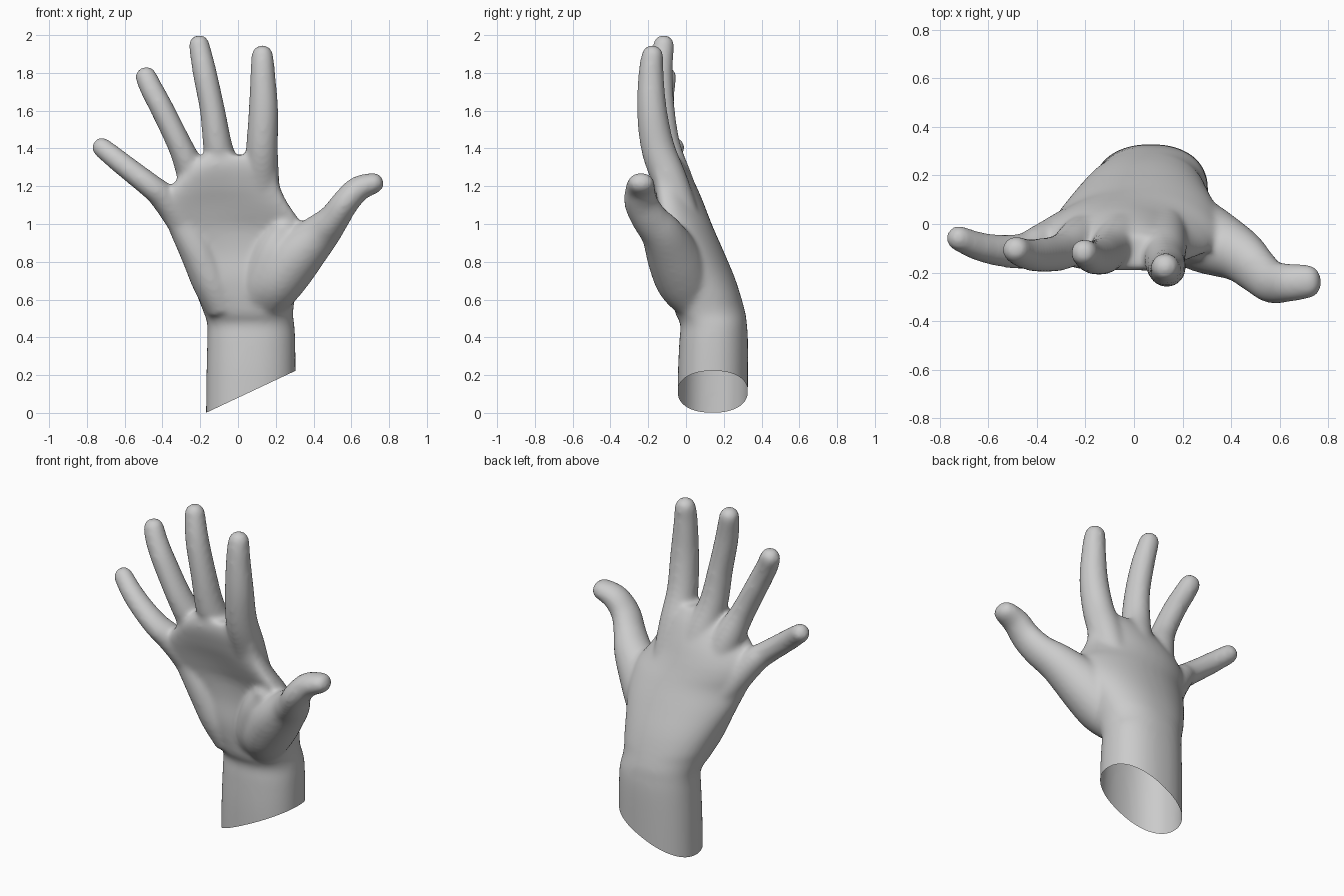
import bpy, bmesh
from math import sin, cos, pi
from mathutils import Vector

bm = bmesh.new()


def spline(pts, steps=5):
    """Catmull-Rom interpolation of tuples of any length."""
    out = []
    n = len(pts)
    for i in range(n - 1):
        a, b, c, d = pts[max(i - 1, 0)], pts[i], pts[i + 1], pts[min(i + 2, n - 1)]
        for k in range(steps):
            t = k / steps
            out.append(tuple(0.5 * (2 * q + (r - p) * t + (2 * p - 5 * q + 4 * r - s) * t * t
                                    + (3 * q - p - 3 * r + s) * t ** 3)
                             for p, q, r, s in zip(a, b, c, d)))
    out.append(tuple(pts[-1]))
    return out


def skin(rings):
    """Bridge rings of points into a closed tube."""
    vs = [[bm.verts.new(p) for p in ring] for ring in rings]
    n = len(vs[0])
    for lo, hi in zip(vs, vs[1:]):
        for i in range(n):
            j = (i + 1) % n
            bm.faces.new((lo[i], lo[j], hi[j], hi[i]))
    bm.faces.new(vs[0][::-1])
    bm.faces.new(vs[-1])


def power(v, e):
    return (1 if v >= 0 else -1) * abs(v) ** e


def limb(pts, sides=20, grow=0.006):
    """Tube through (x, y, z, half width, half depth) with a blunt rounded tip."""
    path = spline(pts)
    rings = []
    for i, (x, y, z, w, d) in enumerate(path):
        c = Vector((x, y, z))
        tan = (Vector(path[min(i + 1, len(path) - 1)][:3])
               - Vector(path[max(i - 1, 0)][:3])).normalized()
        side = tan.cross(Vector((0, 1, 0))).normalized()
        up = side.cross(tan)
        caps = [0] if i < len(path) - 1 else [0, 0.35, 0.7, 1.05, 1.35]
        for a in caps:
            r = power(cos(a), 0.85)
            rings.append([c + tan * (w + grow) * sin(a)
                          + side * (w + grow) * r * cos(2 * pi * k / sides)
                          + up * (d + grow) * r * sin(2 * pi * k / sides)
                          for k in range(sides)])
    skin(rings)


# Wrist and palm: z, left x, right x, palm y, back y, arch of the knuckles
sections = [
    (-0.10, -0.17, 0.305, -0.045, 0.325, 0.0),
    (0.20, -0.167, 0.305, -0.043, 0.328, 0.0),
    (0.38, -0.163, 0.303, -0.035, 0.328, 0.0),
    (0.47, -0.163, 0.298, -0.03, 0.322, 0.0),
    (0.54, -0.185, 0.292, -0.06, 0.312, 0.01),
    (0.70, -0.25, 0.32, -0.082, 0.264, 0.03),
    (0.85, -0.315, 0.355, -0.075, 0.202, 0.06),
    (0.97, -0.365, 0.355, -0.085, 0.149, 0.088),
    (1.05, -0.405, 0.305, -0.11, 0.117, 0.088),
    (1.12, -0.405, 0.258, -0.135, 0.09, 0.078),
    (1.20, -0.355, 0.222, -0.165, 0.055, 0.055),
    (1.30, -0.26, 0.205, -0.19, 0.0, 0.04),
    (1.365, -0.19, 0.17, -0.185, -0.05, 0.02),
]
rings = []
for z, x0, x1, yf, yb, arch in spline(sections, 4):
    ring = []
    e = 2 / (2.25 if z < 0.6 else 2.4)
    for k in range(48):
        t = 2 * pi * k / 48
        u, v = power(cos(t), e), power(sin(t), e)
        ring.append(((x0 + x1) / 2 + (x1 - x0) / 2 * u,
                     (yf + yb) / 2 + (yb - yf) / 2 * v - arch * u * u, z))
    rings.append(ring)
skin(rings)

# Index finger
limb([(.13, .01, .95, .08, .085), (.125, -.082, 1.22, .087, .088), (.127, -.148, 1.4, .079, .084),
      (.135, -.18, 1.6, .073, .074), (.131, -.185, 1.8, .060, .061), (.129, -.178, 1.888, .053, .053)])
# Middle finger
limb([(0, .04, .95, .08, .085), (-.06, -.05, 1.22, .087, .085), (-.105, -.11, 1.4, .073, .079),
      (-.135, -.134, 1.6, .061, .070), (-.176, -.137, 1.8, .058, .061), (-.205, -.118, 1.945, .050, .051)])
# Ring finger
limb([(-.13, .02, .95, .08, .08), (-.225, -.062, 1.22, .081, .082), (-.30, -.115, 1.4, .061, .071),
      (-.397, -.129, 1.6, .057, .063), (-.455, -.121, 1.71, .055, .056), (-.485, -.107, 1.775, .052, .051)])
# Little finger
limb([(-.25, -.01, .95, .078, .08), (-.39, -.085, 1.135, .067, .075), (-.455, -.111, 1.195, .060, .069),
      (-.545, -.11, 1.265, .056, .061), (-.64, -.092, 1.34, .053, .054), (-.719, -.06, 1.404, .048, .047)])
# Thumb and its fleshy base
limb([(.15, .06, .57, .10, .10), (.205, -.008, .69, .135, .14), (.30, -.062, .82, .138, .138),
      (.43, -.125, .945, .102, .108), (.505, -.19, 1.025, .077, .092), (.565, -.237, 1.11, .067, .084),
      (.635, -.242, 1.185, .062, .074), (.714, -.237, 1.215, .051, .065)])
# Soft slope from the thumb base into the palm
limb([(.08, .05, .56, .09, .09), (.13, 0, .70, .11, .12), (.19, -.05, .85, .10, .105),
      (.24, -.075, .96, .07, .07)])
# Heel of the palm on the little finger side
limb([(-.07, .055, .55, .09, .10), (-.14, .03, .70, .10, .12), (-.215, -.01, .86, .09, .10),
      (-.28, -.035, .98, .08, .078)])

bmesh.ops.recalc_face_normals(bm, faces=bm.faces)
mesh = bpy.data.meshes.new("hand")
bm.to_mesh(mesh)
bm.free()
hand = bpy.data.objects.new("hand", mesh)
bpy.context.collection.objects.link(hand)

# Fuse the parts into one skin and soften the joins
fuse = hand.modifiers.new("fuse", 'REMESH')
fuse.mode = 'VOXEL'
fuse.voxel_size = 0.012
soft = hand.modifiers.new("soften", 'SMOOTH')
soft.factor = 0.5
soft.iterations = 16
bpy.context.view_layer.update()
fused = bpy.data.meshes.new_from_object(hand.evaluated_get(bpy.context.evaluated_depsgraph_get()))
hand.modifiers.clear()

# Slanted open cut below the wrist
bm = bmesh.new()
bm.from_mesh(fused)
bmesh.ops.bisect_plane(bm, geom=bm.verts[:] + bm.edges[:] + bm.faces[:],
                       plane_co=(0, 0, 0.08), plane_no=Vector((-0.47, 0, 1)).normalized(),
                       clear_inner=True)
for f in bm.faces:
    f.smooth = True
bm.to_mesh(fused)
bm.free()
hand.data = fused
fused.name = "hand"
